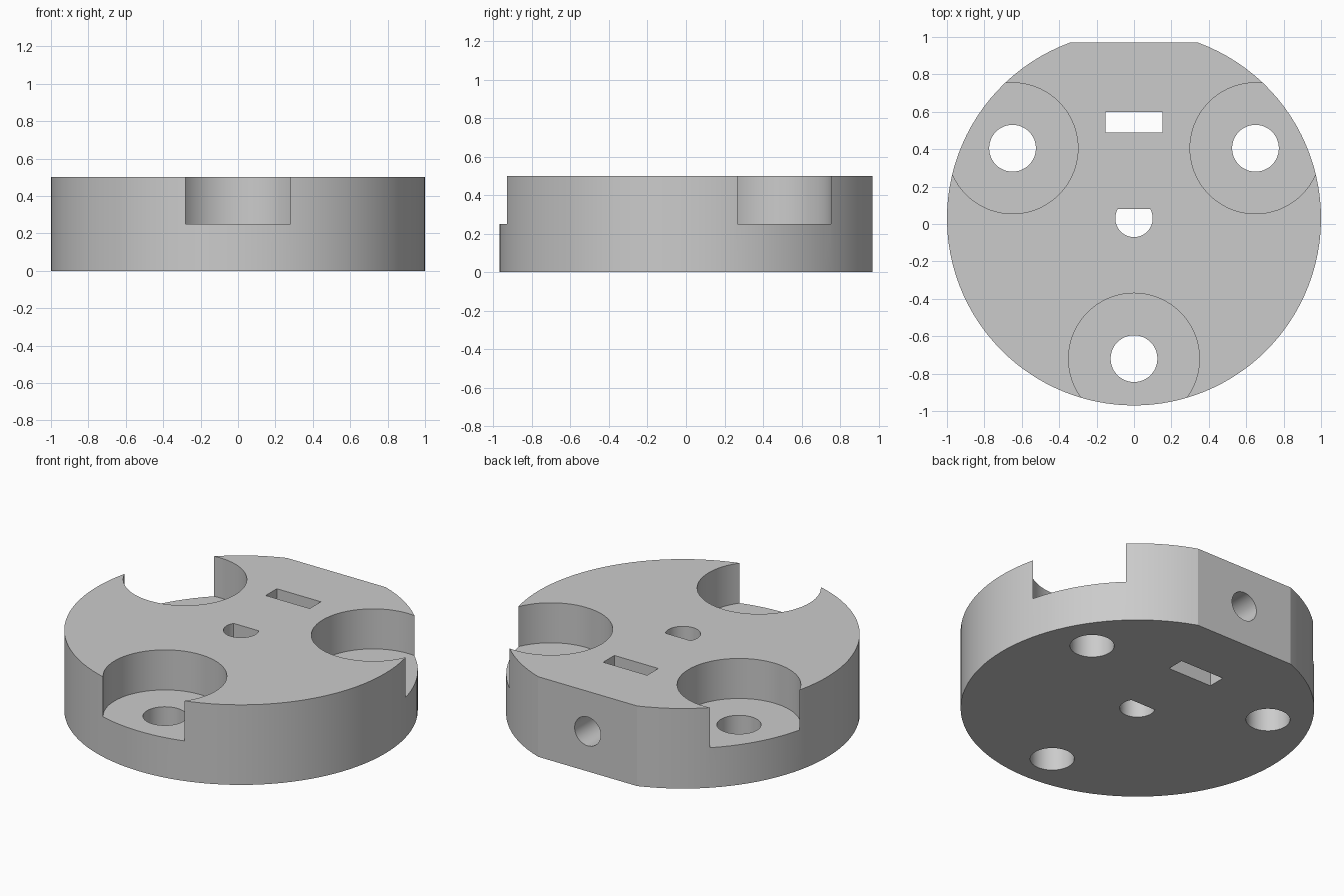
import bpy
import bmesh
import math
from mathutils import Matrix

if "Cube" in bpy.data.objects:
    bpy.data.objects.remove(bpy.data.objects["Cube"], do_unlink=True)

HEIGHT = 0.5
CENTRE_Y = 0.03

grey = bpy.data.materials.new("plain grey")
grey.use_nodes = True
colour = (0.6, 0.6, 0.6, 1)
grey.diffuse_color = colour
grey.node_tree.nodes["Principled BSDF"].inputs["Base Color"].default_value = colour


def arc_profile(x, y, radius, sides, flat=None):
    """Circle outline, optionally cut straight at a distance above its centre."""
    start, sweep, count = -math.pi / 2, math.tau, sides
    points = []
    if flat is not None:
        start = math.pi - math.asin(flat / radius)
        sweep = math.pi + 2 * math.asin(flat / radius)
        count = sides - 1
    for i in range(sides):
        a = start + sweep * i / count
        points.append((x + radius * math.cos(a), y + radius * math.sin(a)))
    return points


def prism(name, profile, z0, z1, matrix=None):
    """Extrude a closed outline from z0 to z1."""
    bm = bmesh.new()
    face = bm.faces.new([bm.verts.new((x, y, z0)) for x, y in profile])
    top = bmesh.ops.extrude_face_region(bm, geom=[face])["geom"]
    verts = [v for v in top if isinstance(v, bmesh.types.BMVert)]
    bmesh.ops.translate(bm, verts=verts, vec=(0, 0, z1 - z0))
    if matrix:
        bm.transform(matrix)
    bmesh.ops.recalc_face_normals(bm, faces=bm.faces)
    mesh = bpy.data.meshes.new(name)
    bm.to_mesh(mesh)
    bm.free()
    obj = bpy.data.objects.new(name, mesh)
    bpy.context.collection.objects.link(obj)
    mesh.materials.append(grey)
    return obj


# Round hub with a flat on the back
hub = prism("hub_disc", arc_profile(0, CENTRE_Y, 1, 96, flat=0.94), 0, HEIGHT)

cutters = []

# Three bolt holes with open counterbores
for i in range(3):
    a = -math.pi / 2 + i * math.tau / 3
    x, y = 0.75 * math.cos(a), CENTRE_Y + 0.75 * math.sin(a)
    cutters.append(prism("bolt_hole_cutter", arc_profile(x, y, 0.125, 48), -0.1, 0.6))
    cutters.append(prism("counterbore_cutter", arc_profile(x, y, 0.35, 72), 0.25, 0.6))

# D-shaped shaft bore
cutters.append(prism("shaft_bore_cutter", arc_profile(0, CENTRE_Y, 0.1, 40, flat=0.05), -0.1, 0.6))

# Nut slot
slot = [(-0.152, 0.49), (0.152, 0.49), (0.152, 0.6), (-0.152, 0.6)]
cutters.append(prism("nut_slot_cutter", slot, -0.1, 0.6))

# Set screw hole from the flat into the bore
along_y = Matrix.Translation((0, 0, HEIGHT / 2)) @ Matrix.Rotation(-math.pi / 2, 4, "X")
cutters.append(prism("set_screw_cutter", arc_profile(0, 0, 0.09, 40), 0.04, 1.1, along_y))

for cutter in cutters:
    cutter.hide_render = True
    cutter.hide_viewport = True
    cutter.display_type = "WIRE"
    cut = hub.modifiers.new(cutter.name, "BOOLEAN")
    cut.operation = "DIFFERENCE"
    cut.solver = "EXACT"
    cut.object = cutter

# Bake the cuts, drop the cutters and shade with sharp edges kept
bpy.context.view_layer.update()
baked = bpy.data.meshes.new_from_object(hub.evaluated_get(bpy.context.evaluated_depsgraph_get()))
hub.modifiers.clear()
hub.data = baked
for cutter in cutters:
    bpy.data.objects.remove(cutter, do_unlink=True)

bpy.ops.object.select_all(action="DESELECT")
hub.select_set(True)
bpy.context.view_layer.objects.active = hub
bpy.ops.object.shade_smooth_by_angle(angle=math.radians(15))
